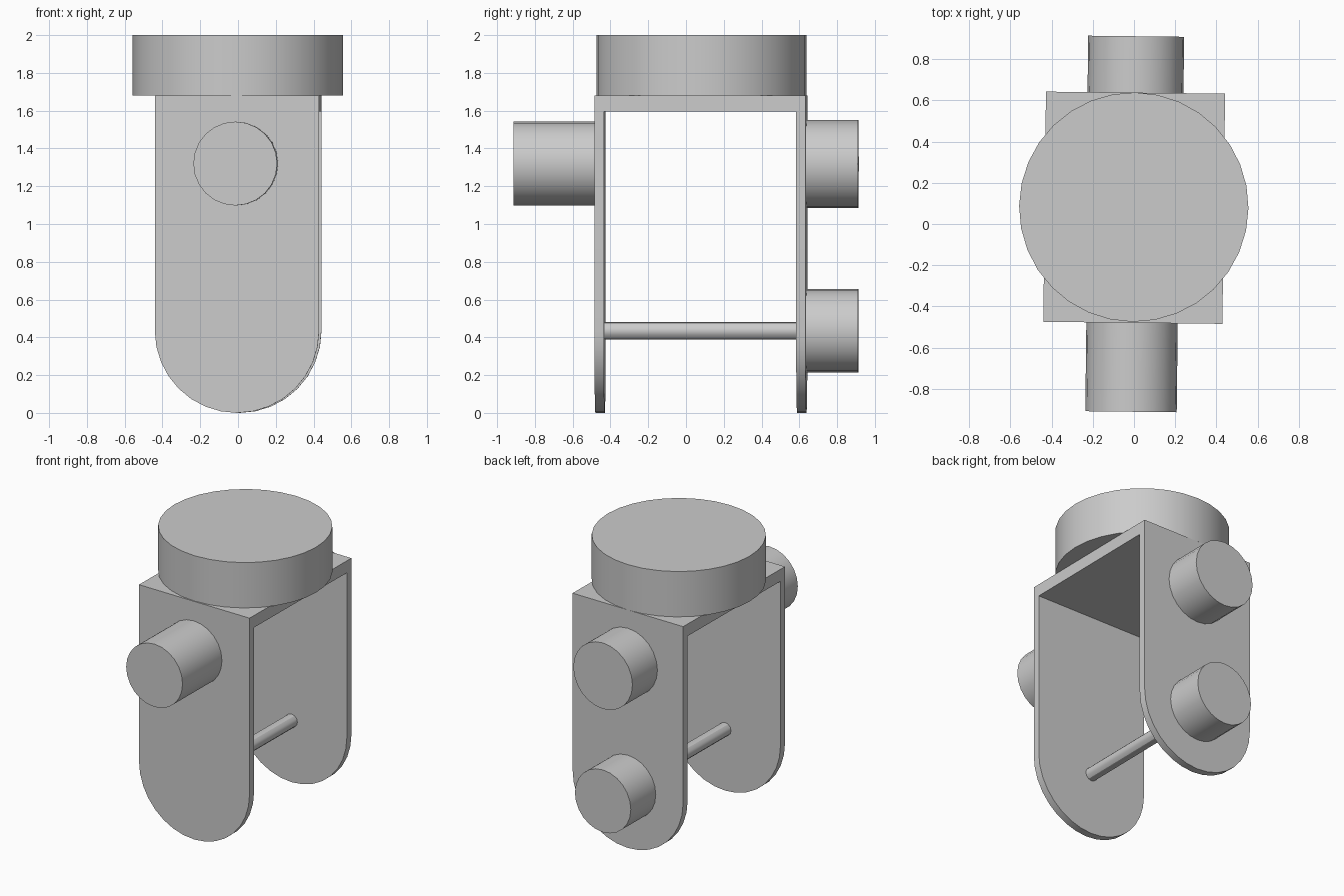
import bpy
import bmesh
import math
from mathutils import Matrix, Vector

cube = bpy.data.objects.get("Cube")
if cube:
    bpy.data.objects.remove(cube, do_unlink=True)

# One plain grey for the whole model
grey = bpy.data.materials.new("plain_grey")
grey.use_nodes = True
colour = (0.6, 0.6, 0.6, 1)
grey.diffuse_color = colour
grey.node_tree.nodes["Principled BSDF"].inputs["Base Color"].default_value = colour

# The model is turned very slightly about the vertical axis
TURN = Matrix.Rotation(-0.0115, 4, "Z")


def finish(name, bm):
    bmesh.ops.recalc_face_normals(bm, faces=bm.faces)
    mesh = bpy.data.meshes.new(name)
    bm.to_mesh(mesh)
    bm.free()
    mesh.materials.append(grey)
    obj = bpy.data.objects.new(name, mesh)
    bpy.context.collection.objects.link(obj)
    obj.matrix_world = TURN
    return obj


def activate(obj):
    bpy.ops.object.select_all(action="DESELECT")
    obj.select_set(True)
    bpy.context.view_layer.objects.active = obj


def smooth(obj):
    activate(obj)
    bpy.ops.object.shade_smooth_by_angle(angle=math.radians(30))


def prism(name, points, direction):
    """Extrude a closed outline along a direction."""
    bm = bmesh.new()
    face = bm.faces.new([bm.verts.new(p) for p in points])
    new = bmesh.ops.extrude_face_region(bm, geom=[face])["geom"]
    verts = [v for v in new if isinstance(v, bmesh.types.BMVert)]
    bmesh.ops.translate(bm, vec=Vector(direction), verts=verts)
    return finish(name, bm)


def cylinder(name, radius, start, end, sides):
    """Solid cylinder between two points."""
    start, end = Vector(start), Vector(end)
    axis = end - start
    turn = axis.to_track_quat("Z", "Y").to_matrix().to_4x4()
    bm = bmesh.new()
    bmesh.ops.create_cone(bm, cap_ends=True, segments=sides, radius1=radius,
                          radius2=radius, depth=axis.length,
                          matrix=Matrix.Translation((start + end) / 2) @ turn)
    smooth(finish(name, bm))


# Fork bracket: U-shaped section trimmed by a round-ended outline
FRONT, BACK, WALL = -0.48, 0.638, 0.05
TOP, ROOF, HALF = 1.68, 1.595, 0.435
section = [(FRONT, 0), (FRONT, TOP), (BACK, TOP), (BACK, 0),
           (BACK - WALL, 0), (BACK - WALL, ROOF),
           (FRONT + WALL, ROOF), (FRONT + WALL, 0)]
bracket = prism("fork_bracket", [(-1, y, z - 0.1 if z == 0 else z) for y, z in section],
                (2, 0, 0))
ARC = 16
outline = [(HALF, -1, 3), (-HALF, -1, 3)]
for i in range(ARC + 1):
    a = math.pi * (1 + i / ARC)
    outline.append((HALF * math.cos(a), -1, HALF + HALF * math.sin(a)))
cutter = prism("bracket_outline_cutter", outline, (0, 2, 0))
cutter.hide_render = True
trim = bracket.modifiers.new("trim", "BOOLEAN")
trim.operation = "INTERSECT"
trim.solver = "EXACT"
trim.object = cutter
activate(bracket)
bpy.ops.object.modifier_apply(modifier="trim")
bpy.data.objects.remove(cutter, do_unlink=True)
smooth(bracket)

# Round base disc on top of the fork
cylinder("top_disc", 0.557, (-0.002, 0.082, TOP), (-0.002, 0.082, 2), 32)

# Stub drums on the outer faces
cylinder("front_drum", 0.222, (-0.004, FRONT, 1.32), (-0.004, -0.912, 1.32), 24)
cylinder("upper_back_drum", 0.233, (0, BACK, 1.318), (0, 0.912, 1.318), 24)
cylinder("lower_back_drum", 0.22, (0, BACK, 0.435), (0, 0.912, 0.435), 24)

# Thin axle between the arms
cylinder("axle_rod", 0.046, (0, FRONT + WALL, 0.435), (0, BACK - WALL, 0.435), 12)
